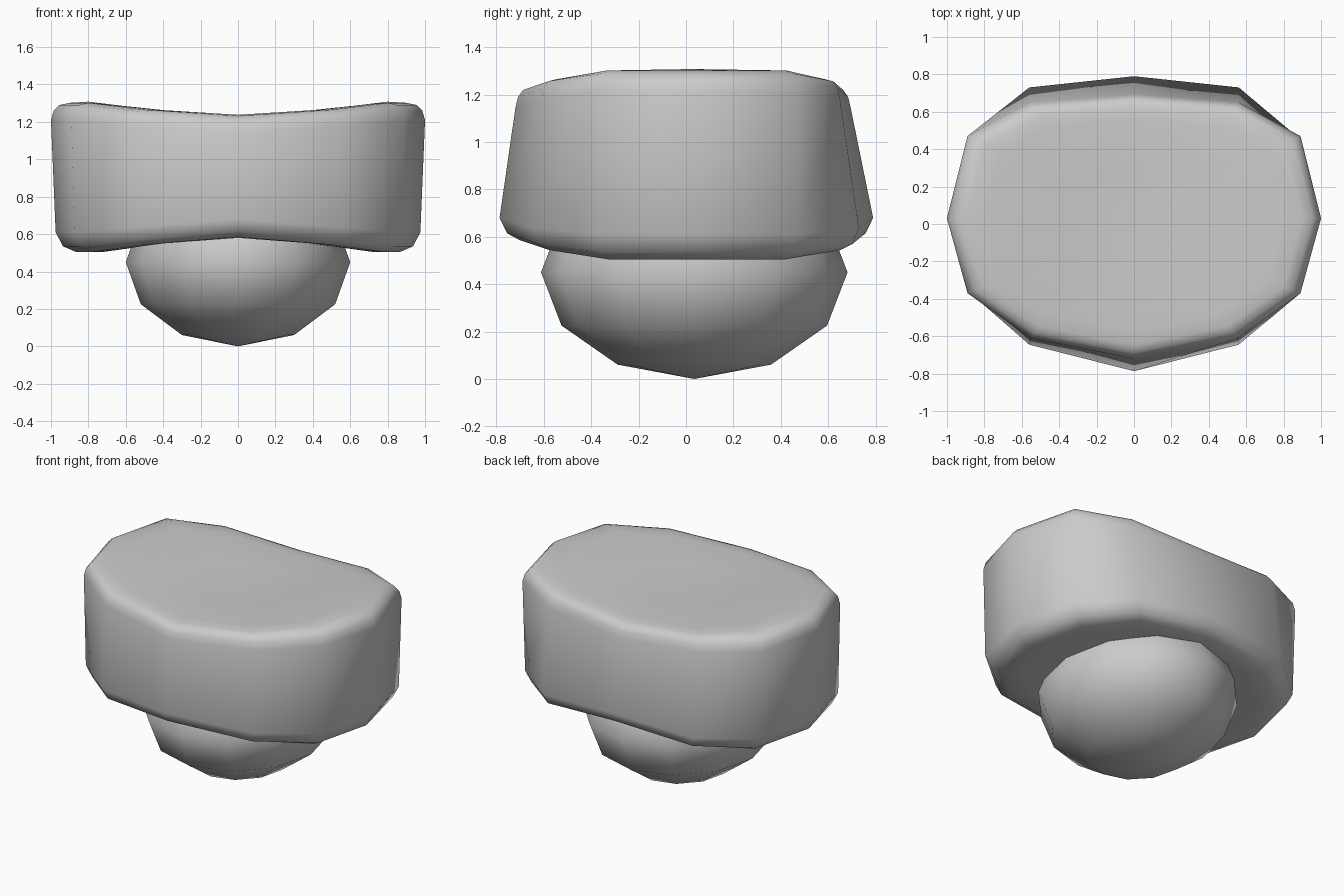
import bpy, bmesh

if "Cube" in bpy.data.objects:
    bpy.data.objects.remove(bpy.data.objects["Cube"])

# Half outlines, front centre to back centre
LOWER = [(0, -.787), (.56, -.645), (.875, -.37), (.975, .03), (.87, .47), (.56, .73), (0, .79)]
UPPER = [(0, -.72), (.555, -.61), (.89, -.37), (1.0, .03), (.89, .47), (.56, .65), (0, .695)]


def full(half):
    return half + [(-x, y) for x, y in half[-2:0:-1]]


def rise(x, height, reach):
    return height * min(1, (abs(x) / reach) ** 1.6)


def smooth(obj):
    for p in obj.data.polygons:
        p.use_smooth = True


# Cap: saddle-shaped rounded block, (outline, scale, z, saddle height, reach)
rings = [(LOWER, .40, .58, -.08, .75), (LOWER, .75, .58, -.08, .75),
         (LOWER, .89, .585, -.08, .75), (LOWER, .96, .615, -.08, .75),
         (LOWER, 1.0, .68, -.07, .75),
         (UPPER, 1.0, 1.145, .065, .8), (UPPER, .985, 1.19, .07, .8),
         (UPPER, .955, 1.22, .07, .8), (UPPER, .90, 1.232, .07, .8),
         (UPPER, .80, 1.238, .07, .8), (UPPER, .40, 1.235, .07, .8)]
bm = bmesh.new()
loops = []
for half, s, z, h, reach in rings:
    loops.append([bm.verts.new((x * s, y * s, z + rise(x * s, h, reach)))
                  for x, y in full(half)])
n = len(loops[0])
for a, b in zip(loops, loops[1:]):
    for i in range(n):
        j = (i + 1) % n
        bm.faces.new((a[i], a[j], b[j], b[i]))
# Close both ends with a centre fan
for loop, z in ((loops[0], .58), (loops[-1], 1.23)):
    c = bm.verts.new((0, .02, z))
    for i in range(n):
        bm.faces.new((c, loop[i], loop[(i + 1) % n]))
bmesh.ops.recalc_face_normals(bm, faces=bm.faces)
mesh = bpy.data.meshes.new("cap")
bm.to_mesh(mesh)
bm.free()
cap = bpy.data.objects.new("cap", mesh)
bpy.context.collection.objects.link(cap)
smooth(cap)

# Round base under the cap
bpy.ops.mesh.primitive_uv_sphere_add(segments=12, ring_count=6, radius=1, location=(0, .035, .45))
base = bpy.context.object
base.name = "round_base"
base.scale = (.6, .647, .45)
smooth(base)
